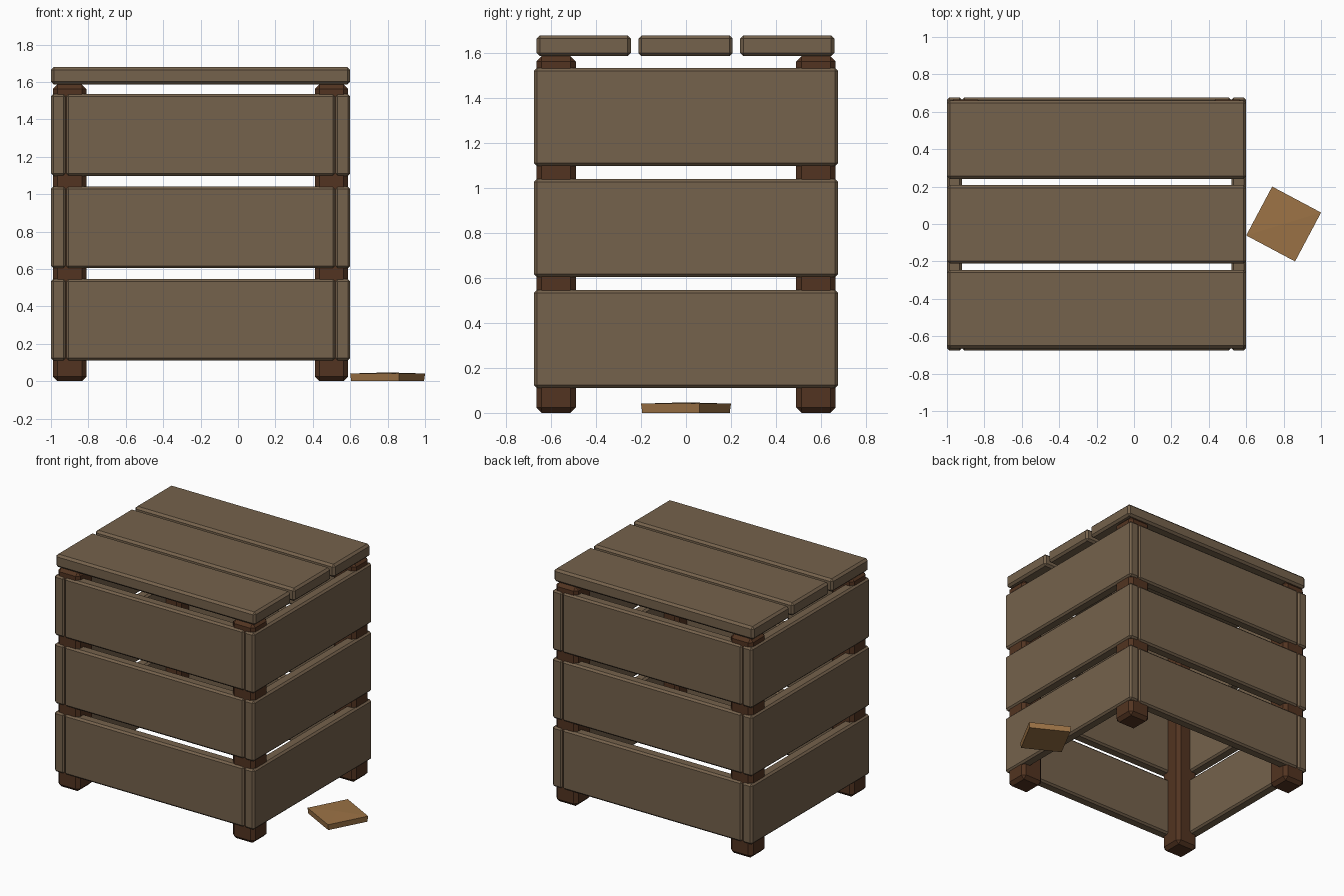
import bpy, bmesh, math
from mathutils import Matrix

if "Cube" in bpy.data.objects:
    bpy.data.objects.remove(bpy.data.objects["Cube"])


def material(name, rgb):
    m = bpy.data.materials.new(name)
    m.diffuse_color = (*rgb, 1)
    m.use_nodes = True
    m.node_tree.nodes["Principled BSDF"].inputs["Base Color"].default_value = m.diffuse_color
    return m


slat_mat = material("weathered wood", (0.178, 0.122, 0.072))
post_mat = material("dark wood", (0.085, 0.034, 0.015))
chip_mat = material("fresh wood", (0.33, 0.17, 0.06))


def finish(name, bm, mat):
    me = bpy.data.meshes.new(name)
    bm.to_mesh(me)
    bm.free()
    me.materials.append(mat)
    ob = bpy.data.objects.new(name, me)
    bpy.context.collection.objects.link(ob)
    return ob


def box(name, lo, hi, mat, bevel):
    bm = bmesh.new()
    bmesh.ops.create_cube(bm, size=1)
    for v in bm.verts:
        v.co = [(a + b) / 2 + c * (b - a) for a, b, c in zip(lo, hi, v.co)]
    bmesh.ops.bevel(bm, geom=bm.edges[:], offset=bevel, segments=1,
                    affect='EDGES', profile=0.5)
    return finish(name, bm, mat)


CX = -0.2  # crate centre in x

# Corner posts
for sx, side in ((-1, "left"), (1, "right")):
    for sy, end in ((-1, "front"), (1, "back")):
        x, y = CX + sx * 0.70, sy * 0.578
        box(f"{end}_{side}_post", (x - 0.089, y - 0.088, 0),
            (x + 0.089, y + 0.088, 1.587), post_mat, 0.024)

# Three rows of wall slats: long sides sit between the end slats
for i in range(3):
    z0 = 0.11 + 0.494 * i
    z1 = z0 + 0.437
    for s, side in ((-1, "left"), (1, "right")):
        xs = sorted((CX + s * 0.8, CX + s * 0.72))
        box(f"{side}_slat_{i + 1}", (xs[0], -0.677, z0), (xs[1], 0.677, z1),
            slat_mat, 0.013)
    for s, side in ((-1, "front"), (1, "back")):
        ys = sorted((s * 0.677, s * 0.597))
        box(f"{side}_slat_{i + 1}", (CX - 0.72, ys[0], z0),
            (CX + 0.72, ys[1], z1), slat_mat, 0.013)

# Lid planks
for i in range(3):
    y = -0.455 + 0.453 * i
    box(f"lid_plank_{i + 1}", (CX - 0.8, y - 0.21, 1.587),
        (CX + 0.8, y + 0.21, 1.68), slat_mat, 0.015)

# Loose wood chip with a slightly raised middle
bm = bmesh.new()
bmesh.ops.create_cube(bm, size=1)
top = max(bm.faces, key=lambda f: f.calc_center_median().z)
bmesh.ops.poke(bm, faces=[top])
for v in bm.verts:
    x, y, z = v.co
    centre = abs(x) < 0.1 and abs(y) < 0.1
    w = 0.296 if z > 0 else 0.288
    v.co = (x * w, y * w, 0.047 if centre else (0.041 if z > 0 else 0))
bm.transform(Matrix.Translation((0.8, 0, 0)) @ Matrix.Rotation(math.radians(-28), 4, 'Z'))
finish("wood_chip", bm, chip_mat)
